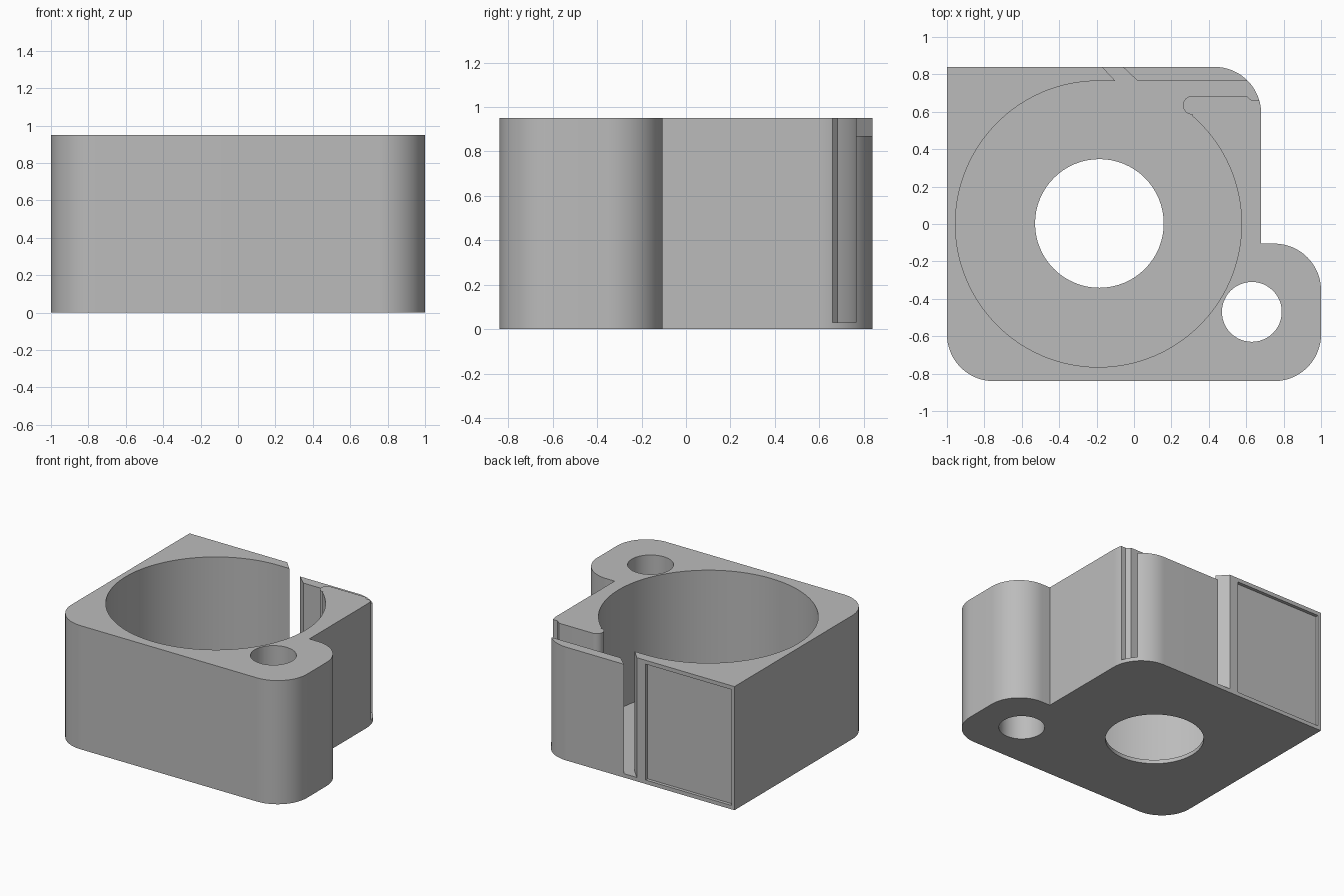
import bpy, bmesh
from math import cos, sin, radians

cube = bpy.data.objects.get("Cube")
if cube:
    bpy.data.objects.remove(cube, do_unlink=True)

HEIGHT, FLOOR = 0.95, 0.03

grey = bpy.data.materials.new("plain grey")
grey.use_nodes = True
colour = (0.5, 0.5, 0.5, 1)
grey.diffuse_color = colour
grey.node_tree.nodes["Principled BSDF"].inputs["Base Color"].default_value = colour


def arc(x, y, r, start, end, steps=24):
    angles = [radians(start + (end - start) * i / steps) for i in range(steps + 1)]
    return [(x + r * cos(a), y + r * sin(a)) for a in angles]


def circle(x, y, r, steps=64):
    return arc(x, y, r, 0, 360, steps)[:-1]


def prism(name, outline, z0, z1):
    bm = bmesh.new()
    face = bm.faces.new([bm.verts.new((x, y, z0)) for x, y in outline])
    new = bmesh.ops.extrude_face_region(bm, geom=[face])["geom"]
    bmesh.ops.translate(bm, vec=(0, 0, z1 - z0),
                        verts=[v for v in new if isinstance(v, bmesh.types.BMVert)])
    bmesh.ops.recalc_face_normals(bm, faces=bm.faces)
    mesh = bpy.data.meshes.new(name)
    bm.to_mesh(mesh)
    bm.free()
    mesh.materials.append(grey)
    obj = bpy.data.objects.new(name, mesh)
    bpy.context.collection.objects.link(obj)
    return obj


def cut(target, name, outline, z0, z1):
    cutter = prism(name, outline, z0, z1)
    cutter.hide_render = True
    mod = target.modifiers.new(name, "BOOLEAN")
    mod.operation, mod.solver, mod.object = "DIFFERENCE", "EXACT", cutter
    bpy.context.view_layer.objects.active = target
    bpy.ops.object.modifier_apply(modifier=mod.name)
    bpy.data.objects.remove(cutter, do_unlink=True)


# Housing block with a side lug and one square corner
outline = (arc(-0.75, -0.59, 0.25, 180, 270) + arc(0.75, -0.59, 0.25, 270, 360)
           + arc(0.75, -0.355, 0.25, 0, 90) + [(0.68, -0.105)]
           + arc(0.43, 0.59, 0.25, 0, 90) + [(-1, 0.84)])
housing = prism("housing", outline, 0, HEIGHT)

# Round chamber, round-nosed lip, exit channel and slanted slit
chamber = (arc(-0.19, 0, 0.765, 90, 409, 110)
           + arc(0.312, 0.635, 0.05, 270, 90, 14)
           + [(0.60, 0.685), (0.63, 0.66), (0.8, 0.66), (0.8, 0.765), (0.02, 0.765),
              (-0.087, 0.865), (-0.193, 0.865), (-0.1, 0.765)])
cut(housing, "chamber", chamber, FLOOR, 1.1)

# Floor opening and lug hole
cut(housing, "floor_opening", circle(-0.185, 0.003, 0.344), -0.1, 0.2)
cut(housing, "lug_hole", circle(0.63, -0.47, 0.16, 48), -0.1, 1.1)

# Lowered top of the thin outer flap
cut(housing, "flap_step", [(-0.03, 0.76), (0.9, 0.76), (0.9, 0.9), (-0.17, 0.9)], 0.87, 1.1)

# Shallow label recess in the back
cut(housing, "back_recess", [(-0.975, 0.815), (-0.245, 0.815), (-0.245, 0.9), (-0.975, 0.9)],
    0.03, 0.92)

# Smooth curves, crisp edges
bpy.ops.object.select_all(action="DESELECT")
housing.select_set(True)
bpy.context.view_layer.objects.active = housing
bpy.ops.object.shade_smooth_by_angle(angle=radians(30))
